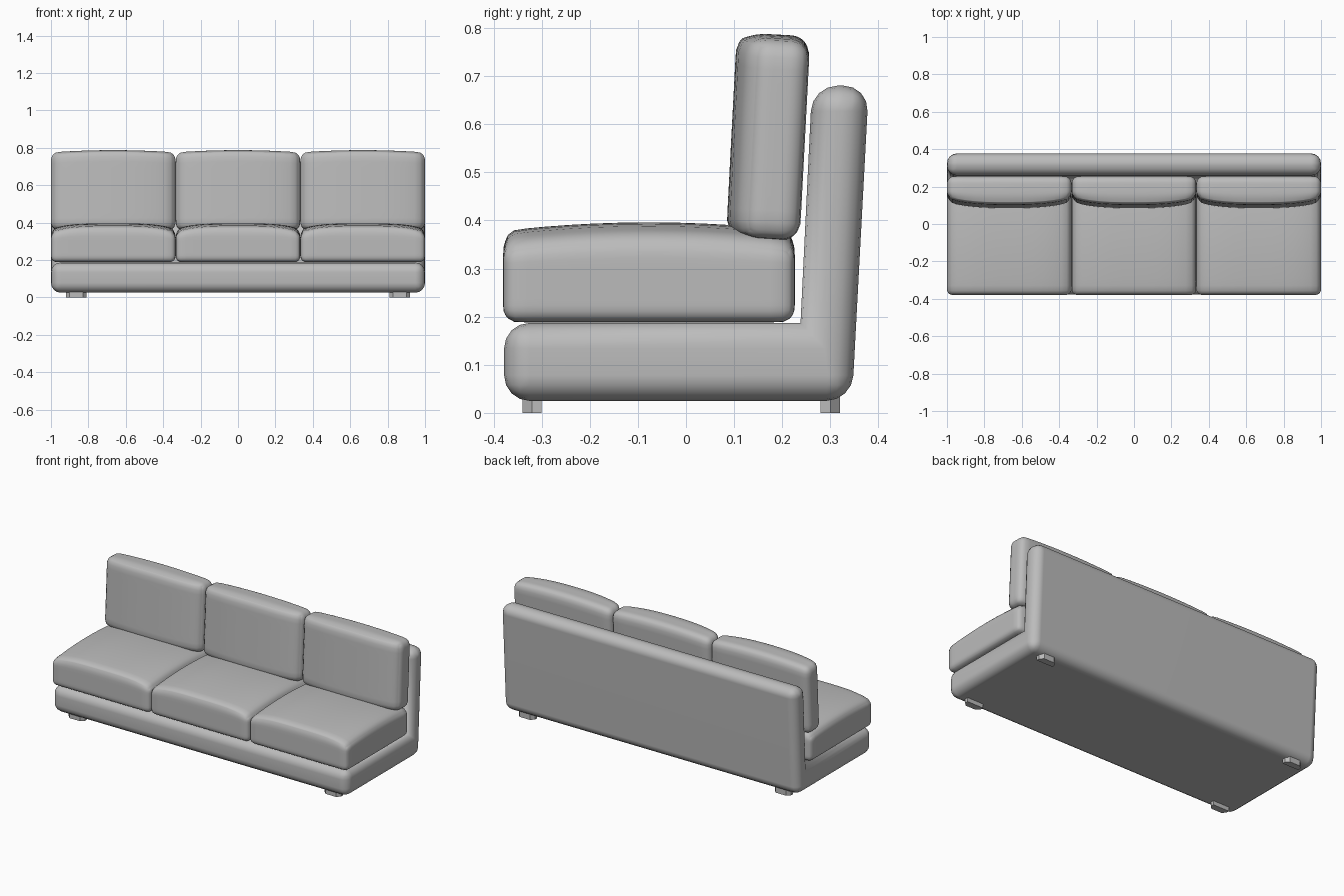
import bpy
import bmesh
import math
from mathutils import Vector

cube = bpy.data.objects.get("Cube")
if cube:
    bpy.data.objects.remove(cube)

GREY = (0.5, 0.5, 0.5, 1)
fabric = bpy.data.materials.new("grey upholstery")
fabric.use_nodes = True
fabric.diffuse_color = GREY
fabric.node_tree.nodes["Principled BSDF"].inputs["Base Color"].default_value = GREY


def finish(bm, name, smooth=True):
    bmesh.ops.recalc_face_normals(bm, faces=bm.faces[:])
    mesh = bpy.data.meshes.new(name)
    bm.to_mesh(mesh)
    bm.free()
    mesh.materials.append(fabric)
    for face in mesh.polygons:
        face.use_smooth = smooth
    obj = bpy.data.objects.new(name, mesh)
    bpy.context.collection.objects.link(obj)
    return obj


def prism(points, offset):
    """Close a flat outline and extrude it by the offset."""
    bm = bmesh.new()
    face = bm.faces.new([bm.verts.new(p) for p in points])
    result = bmesh.ops.extrude_face_region(bm, geom=[face], use_keep_orig=True)
    moved = [v for v in result["geom"] if isinstance(v, bmesh.types.BMVert)]
    bmesh.ops.translate(bm, verts=moved, vec=offset)
    return bm


def cushion(name, half, radius, centre, tilt, bulge):
    """Rounded box; bulge maps a point in the unit cube to an offset."""
    bm = bmesh.new()
    bmesh.ops.create_cube(bm, size=2)
    bmesh.ops.subdivide_edges(bm, edges=bm.edges[:], cuts=15, use_grid_fill=True)
    for v in bm.verts:
        unit = Vector([math.sin(c * math.pi / 2) for c in v.co])
        q = Vector([u * h for u, h in zip(unit, half)])
        core = Vector([max(radius - h, min(h - radius, c)) for c, h in zip(q, half)])
        v.co = core + (q - core).normalized() * radius + Vector(bulge(*unit))
    obj = finish(bm, name)
    obj.location = centre
    obj.rotation_euler.x = math.radians(tilt)


# L-shaped padded frame: low base and leaning back in one piece
outline = [(-0.378, 0.025), (0.345, 0.025), (0.38, 0.68),
           (0.262, 0.68), (0.238, 0.187), (-0.378, 0.187)]
bm = prism([(-1, y, z) for y, z in outline], (2, 0, 0))
inner = Vector((0, 0.238, 0.187))
outer_edges = [e for e in bm.edges
               if (sum((v.co for v in e.verts), Vector()) / 2 - inner).length > 0.01]
bmesh.ops.bevel(bm, geom=outer_edges, offset=0.053, segments=4, profile=0.5,
                affect='EDGES', clamp_overlap=True)
frame = finish(bm, "padded_frame")
weighted = frame.modifiers.new("even shading", 'WEIGHTED_NORMAL')
weighted.keep_sharp = True


def seat_bulge(u, v, w):
    crown = 0.032 * (1 - u ** 4) + 0.018 * (1 - v * v)
    return (0, 0, crown * max(w, 0))


def back_bulge(u, v, w):
    belly = 0.033 * (1 - abs(u) ** 3)
    return (0, -belly * max(-v, 0), 0.012 * (1 - u * u) * max(w, 0))


# Three seat cushions and three back cushions
for side, x in (("right", -0.667), ("middle", 0), ("left", 0.667)):
    cushion(side + "_seat_cushion", (0.333, 0.303, 0.079), 0.032,
            (x, -0.077, 0.267), 0, seat_bulge)
    cushion(side + "_back_cushion", (0.333, 0.06, 0.207), 0.04,
            (x, 0.187, 0.567), -3, back_bulge)

# Four short feet with the outward corners cut off
for sx, side in ((-1, "right"), (1, "left")):
    for sy, end, y in ((-1, "front", -0.30), (1, "back", 0.28)):
        foot = [(0.81, 0), (0.92, 0), (0.92, 0.02),
                (0.90, 0.04), (0.83, 0.04), (0.81, 0.02)]
        bm = prism([(sx * px, y + sy * py, 0) for px, py in foot], (0, 0, 0.035))
        finish(bm, f"{end}_{side}_foot", smooth=False)
